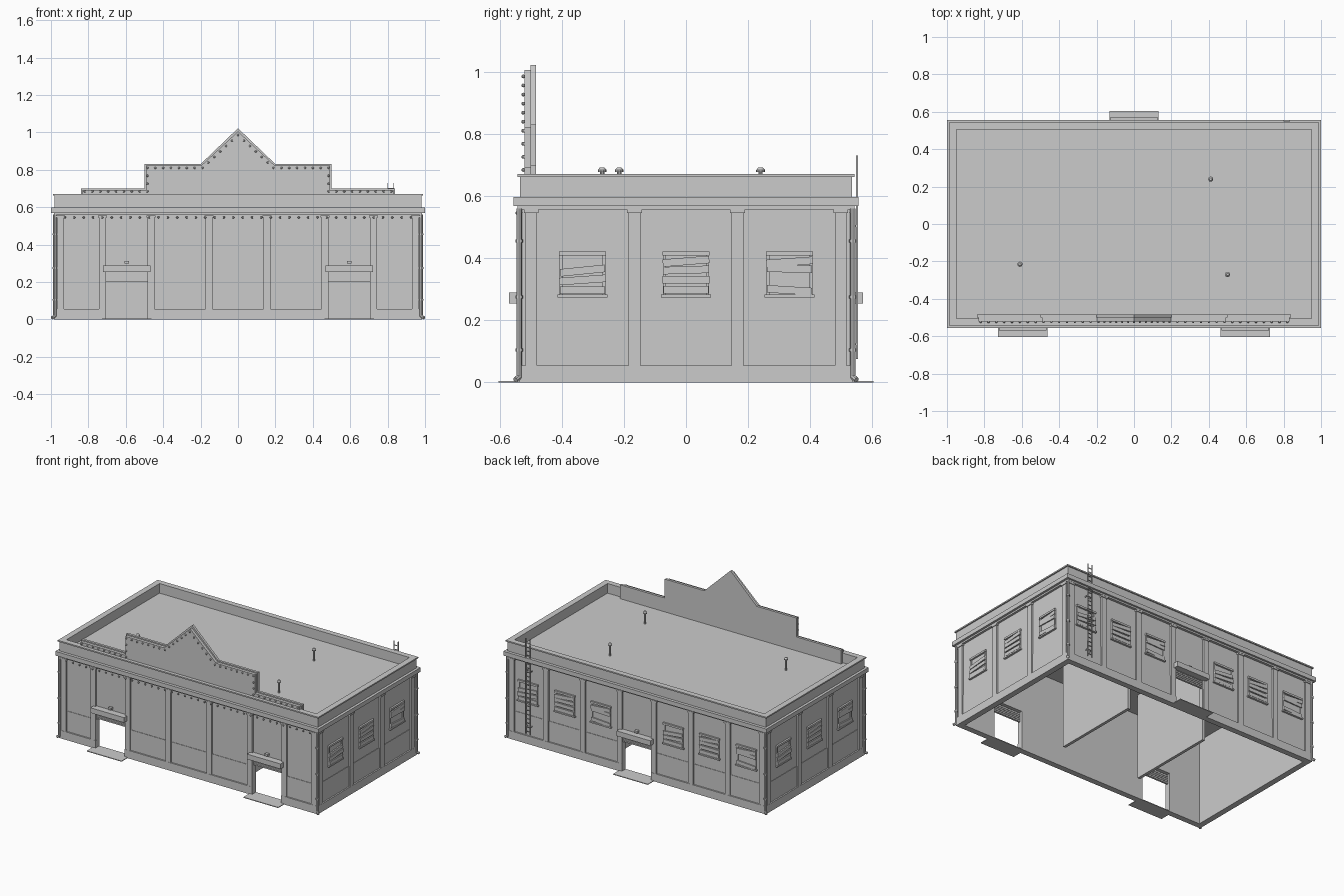
import bpy, bmesh, math
from mathutils import Matrix, Vector

if "Cube" in bpy.data.objects:
    bpy.data.objects.remove(bpy.data.objects["Cube"])

grey = bpy.data.materials.new("plain grey")
grey.diffuse_color = (0.6, 0.6, 0.6, 1)
grey.use_nodes = True
grey.node_tree.nodes["Principled BSDF"].inputs["Base Color"].default_value = grey.diffuse_color


def finish(name, bm, smooth=False):
    me = bpy.data.meshes.new(name)
    bmesh.ops.recalc_face_normals(bm, faces=bm.faces)
    for f in bm.faces:
        f.smooth = smooth
    bm.to_mesh(me)
    bm.free()
    me.materials.append(grey)
    ob = bpy.data.objects.new(name, me)
    bpy.context.collection.objects.link(ob)
    if smooth:
        bpy.ops.object.select_all(action='DESELECT')
        ob.select_set(True)
        bpy.context.view_layer.objects.active = ob
        bpy.ops.object.shade_smooth_by_angle()
    return ob


def add_box(bm, x0, x1, y0, y1, z0, z1, m=Matrix(), tilt=0):
    c = Vector(((x0 + x1) / 2, (y0 + y1) / 2, (z0 + z1) / 2))
    s = Matrix.Diagonal((abs(x1 - x0), abs(y1 - y0), abs(z1 - z0), 1))
    rot = Matrix.Rotation(tilt, 4, 'Y')
    bmesh.ops.create_cube(bm, size=1, matrix=m @ Matrix.Translation(c) @ rot @ s)


def add_rod(bm, p, q, r, n=8, r2=None):
    p, q = Vector(p), Vector(q)
    d = q - p
    m = Matrix.Translation((p + q) / 2) @ d.to_track_quat('Z', 'Y').to_matrix().to_4x4()
    bmesh.ops.create_cone(bm, cap_ends=True, segments=n, radius1=r,
                          radius2=r if r2 is None else r2, depth=d.length, matrix=m)


def boxes(name, rows):
    bm = bmesh.new()
    for r in rows:
        add_box(bm, *r)
    return finish(name, bm)


def ring(name, ox, oy, ix, iy, z0, z1):
    return boxes(name, [(-ox, ox, -oy, -iy, z0, z1), (-ox, ox, iy, oy, z0, z1),
                        (-ox, -ix, -iy, iy, z0, z1), (ix, ox, -iy, iy, z0, z1)])


# Each side in local form: x along the wall, -y outward, wall plane at distance d
SIDES = {
    "front": dict(rot=0, d=0.525, half=0.97, doors=[-0.595, 0.595],
                  pil=[0.155, 0.465, 0.725, 0.95], win=[]),
    "back": dict(rot=math.pi, d=0.525, half=0.97, doors=[0],
                 pil=[0.13, 0.41, 0.69, 0.95], win=[-0.83, -0.55, -0.275, 0.275, 0.55, 0.83]),
    "right": dict(rot=math.pi / 2, d=0.97, half=0.525, doors=[],
                  pil=[0.166, 0.498], win=[-0.333, 0, 0.333]),
    "left": dict(rot=-math.pi / 2, d=0.97, half=0.525, doors=[],
                 pil=[0.166, 0.498], win=[-0.333, 0, 0.333]),
}
DW, DH = 0.11, 0.27
# Window boards: height, width, tilt
BOARDS = [
    [(0.297, 0.145, 0), (0.33, 0.15, -0.07), (0.36, 0.145, -0.1)],
    [(0.298, 0.145, 0), (0.33, 0.15, 0), (0.362, 0.148, -0.03), (0.39, 0.15, -0.08)],
    [(0.297, 0.145, 0.06), (0.366, 0.145, 0.03), (0.388, 0.15, -0.07)],
]


def spans(half, doors):
    edges = [-half] + [e for c in doors for e in (c - DW, c + DW)] + [half]
    return list(zip(edges[::2], edges[1::2]))


for side, s in SIDES.items():
    m = Matrix.Rotation(s["rot"], 4, 'Z')
    d, half = s["d"], s["half"]
    # wall, raised dado and plinth, split at the doorways
    bm = bmesh.new()
    for a, b in spans(half, s["doors"]):
        add_box(bm, a, b, -d, -d + 0.027, 0, DH, m)
    add_box(bm, -half, half, -d, -d + 0.027, DH, 0.6, m)
    finish(side + "_wall", bm)
    bm = bmesh.new()
    for a, b in spans(half, s["doors"]):
        add_box(bm, a, b, -d - 0.003, -d, 0.05, 0.195, m)
        a2, b2 = (v + math.copysign(0.012, v) if abs(v) == half else v for v in (a, b))
        add_box(bm, a2, b2, -d - 0.013, -d, 0, 0.055, m)
    finish(side + "_dado_and_plinth", bm)
    # pilasters with caps
    bm = bmesh.new()
    for p in s["pil"]:
        for x in (-p, p):
            add_box(bm, x - 0.019, x + 0.019, -d - 0.012, -d, 0.05, 0.555, m)
            add_box(bm, x - 0.024, x + 0.024, -d - 0.017, -d, 0.545, 0.556, m)
    finish(side + "_pilasters", bm)
    # boarded windows
    for i, x in enumerate(s["win"]):
        bm = bmesh.new()
        add_box(bm, x - 0.08, x + 0.08, -d - 0.014, -d, 0.274, 0.283, m)
        add_box(bm, x - 0.076, x + 0.076, -d - 0.012, -d, 0.408, 0.421, m)
        for e in (-0.069, 0.069):
            add_box(bm, x + e - 0.005, x + e + 0.005, -d - 0.006, -d, 0.28, 0.41, m)
        for z, w, t in BOARDS[i % 3]:
            add_box(bm, x - w / 2, x + w / 2, -d - 0.012, -d - 0.004, z - 0.012, z + 0.012, m, t)
        finish(f"{side}_window_{i}", bm)
    # doors: canopy, part-rolled shutter, jambs, lamp and threshold plate
    for i, x in enumerate(s["doors"]):
        bm = bmesh.new()
        add_box(bm, x - 0.128, x + 0.128, -0.57, -d, 0.254, 0.289, m)
        for k in range(5):
            z = 0.203 + k * 0.012
            add_box(bm, x - DW, x + DW, -d - 0.002, -d + 0.012, z, z + 0.009, m)
        add_box(bm, x - DW, x + DW, -d + 0.003, -d + 0.009, 0.203, 0.265, m)
        add_box(bm, x - 0.011, x + 0.011, -d - 0.02, -d, 0.298, 0.313, m)
        add_box(bm, x - 0.132, x + 0.132, -0.603, -d + 0.027, 0, 0.005, m)
        finish(f"{side}_door_{i}", bm)

# Ledge, frieze, parapet and coping
ring("frieze", 0.985, 0.542, 0.945, 0.5, 0.557, 0.57)
ring("ledge", 1.0, 0.555, 0.945, 0.5, 0.568, 0.597)
ring("parapet", 0.982, 0.535, 0.95, 0.505, 0.595, 0.664)
ring("coping", 0.99, 0.543, 0.95, 0.505, 0.662, 0.671)
boxes("roof", [(-0.955, 0.955, -0.51, 0.51, 0.59, 0.605)])

# Interior partitions
boxes("partitions", [(s * 0.3 - 0.01, s * 0.3 + 0.01, -0.31, 0.31, 0, 0.59) for s in (-1, 1)])


# Stepped, peaked sign board in two layers
def board(name, half, y0, y1):
    pts = half + [(-x, z) for x, z in reversed(half[:-1])]
    bm = bmesh.new()
    f = bm.faces.new([bm.verts.new((x, y0, z)) for x, z in pts])
    ext = bmesh.ops.extrude_face_region(bm, geom=[f])
    bmesh.ops.translate(bm, vec=(0, y1 - y0, 0),
                        verts=[v for v in ext["geom"] if isinstance(v, bmesh.types.BMVert)])
    finish(name, bm)


board("sign_backing", [(0.84, 0.6), (0.84, 0.7), (0.5, 0.7), (0.5, 0.83), (0.2, 0.83), (0, 1.022)],
      -0.5, -0.483)
board("sign_face", [(0.832, 0.6), (0.832, 0.692), (0.492, 0.692), (0.492, 0.822), (0.197, 0.822),
                    (0, 1.005)], -0.52, -0.499)

# Light bulbs along the sign edge and under the front ledge
bm = bmesh.new()
path = [(0.82, 0.684), (0.484, 0.684), (0.484, 0.81), (0.19, 0.81), (0, 0.985)]
spots = set()
for (xa, za), (xb, zb) in zip(path, path[1:]):
    n = max(1, round(math.hypot(xb - xa, zb - za) / 0.042))
    for k in range(n + 1):
        t = k / n
        for sx in (-1, 1):
            spots.add((round(sx * (xa + (xb - xa) * t), 4), -0.524, round(za + (zb - za) * t, 4)))
for k in range(38):
    spots.add((-0.925 + k * 0.05, -0.543, 0.545))
for p in sorted(spots):
    bmesh.ops.create_uvsphere(bm, u_segments=8, v_segments=6, radius=0.006,
                              matrix=Matrix.Translation(p))
finish("light_bulbs", bm, True)

# Corner drain pipes with clips and outlets
bm = bmesh.new()
for sx in (-1, 1):
    for sy in (-1, 1):
        x, y = sx * 0.98, sy * 0.537
        add_rod(bm, (x, y, 0.015), (x, y, 0.56), 0.009)
        add_rod(bm, (x, y, 0.018), (x + sx * 0.014, y + sy * 0.012, 0.008), 0.009)
        for z in (0.1, 0.27, 0.45):
            add_rod(bm, (x, y, z), (x, y, z + 0.01), 0.012)
finish("drain_pipes", bm, True)

# Roof vents with caps
bm = bmesh.new()
for x, y in ((-0.61, -0.215), (0.41, 0.24), (0.5, -0.27)):
    add_rod(bm, (x, y, 0.6), (x, y, 0.682), 0.007, 10)
    add_rod(bm, (x, y, 0.677), (x, y, 0.684), 0.014, 10)
    add_rod(bm, (x, y, 0.684), (x, y, 0.692), 0.014, 10, 0.007)
finish("roof_vents", bm, True)

# Back wall ladder
bm = bmesh.new()
for x in (0.8, 0.833):
    add_box(bm, x - 0.002, x + 0.002, 0.547, 0.553, 0.075, 0.73)
    for z in (0.12, 0.5):
        add_box(bm, x - 0.002, x + 0.002, 0.52, 0.55, z, z + 0.006)
for k in range(22):
    z = 0.09 + k * 0.029
    add_box(bm, 0.8, 0.833, 0.548, 0.552, z, z + 0.004)
finish("ladder", bm)
